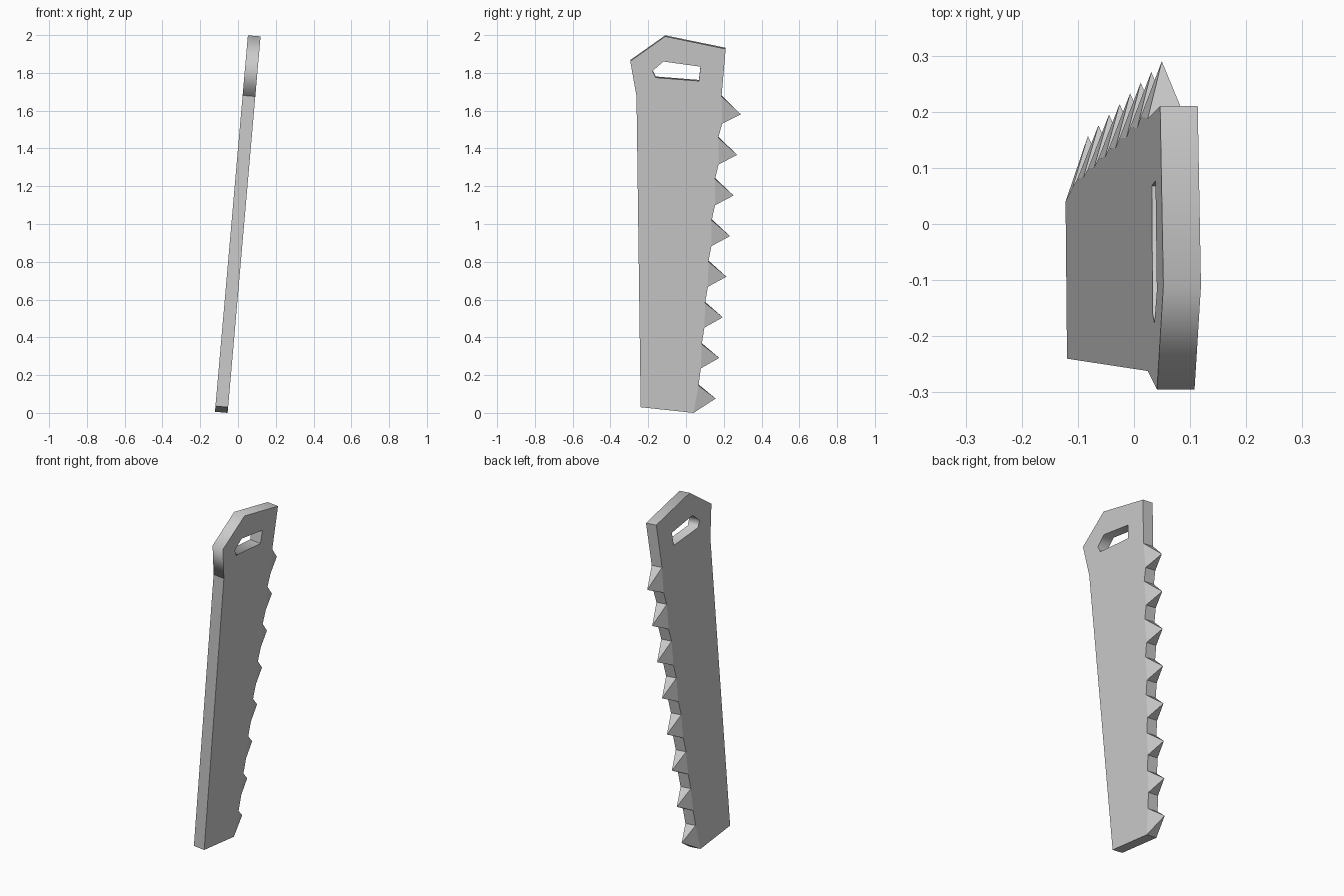
import bpy, bmesh, math
from mathutils import Matrix, Vector

if "Cube" in bpy.data.objects:
    bpy.data.objects.remove(bpy.data.objects["Cube"], do_unlink=True)

LEAN = math.radians(5)
THICK = 0.067 / math.cos(LEAN)
# The saw lies in the YZ plane and leans toward +X
PLACE = Matrix.Translation((-0.055, 0, 0)) @ Matrix.Rotation(LEAN, 4, 'Y')

steel = bpy.data.materials.new("plain_grey")
steel.use_nodes = True
grey = (0.6, 0.6, 0.6, 1)
steel.diffuse_color = grey
steel.node_tree.nodes["Principled BSDF"].inputs["Base Color"].default_value = grey


def point(y, z, x=0):
    return Vector((x, y, z / math.cos(LEAN)))


def slab(loops):
    """Fill outline loops (outer and holes) and extrude them to the thickness."""
    bm = bmesh.new()
    edges = []
    for loop in loops:
        vs = [bm.verts.new(point(y, z)) for y, z in loop]
        edges += [bm.edges.new((a, b)) for a, b in zip(vs, vs[1:] + vs[:1])]
    bmesh.ops.triangle_fill(bm, edges=edges, use_beauty=True, normal=(1, 0, 0))
    out = bmesh.ops.extrude_face_region(bm, geom=bm.faces[:], use_keep_orig=True)
    moved = [g for g in out["geom"] if isinstance(g, bmesh.types.BMVert)]
    bmesh.ops.translate(bm, verts=moved, vec=(-THICK, 0, 0))
    bmesh.ops.recalc_face_normals(bm, faces=bm.faces[:])
    return bm


def finish(bm, name):
    bm.transform(PLACE)
    bmesh.ops.recalc_face_normals(bm, faces=bm.faces[:])
    mesh = bpy.data.meshes.new(name)
    bm.to_mesh(mesh)
    bm.free()
    mesh.materials.append(steel)
    obj = bpy.data.objects.new(name, mesh)
    bpy.context.collection.objects.link(obj)
    return obj


# Blade outline, with a root segment for each tooth
TEETH = 8
outline = [(-0.262, 1.675), (-0.24, 0.03)]
for i in range(TEETH):
    outline.append((0.06 + 0.0187 * i, 0.02 + 0.2158 * i) if i else (0.04, 0))
    outline.append((0.066 + 0.0175 * i, 0.145 + 0.2186 * i))
blade = slab([outline])

# Raise each tooth root into a pyramid
blade.normal_update()
roots = [f for f in blade.faces if f.normal.y > 0.9
         and max(v.co.z for v in f.verts) - min(v.co.z for v in f.verts) > 0.11]
tips = bmesh.ops.poke(blade, faces=roots)["verts"]
for i, v in enumerate(sorted(tips, key=lambda v: v.co.z)):
    v.co = point(0.157 + 0.019 * i, 0.073 + 0.215 * i, -THICK / 2)
finish(blade, "blade")

# Handle with grip hole
grip = [(-0.262, 1.675), (0.188, 1.675), (0.21, 1.927), (-0.11, 1.993), (-0.295, 1.862)]
hole = [(-0.177, 1.81), (-0.16, 1.775), (0.068, 1.757), (0.077, 1.833), (-0.12, 1.86)]
handle = finish(slab([grip, hole]), "handle")
bpy.ops.object.select_all(action='DESELECT')
handle.select_set(True)
bpy.context.view_layer.objects.active = handle
bpy.ops.object.shade_smooth_by_angle(angle=math.radians(81))
